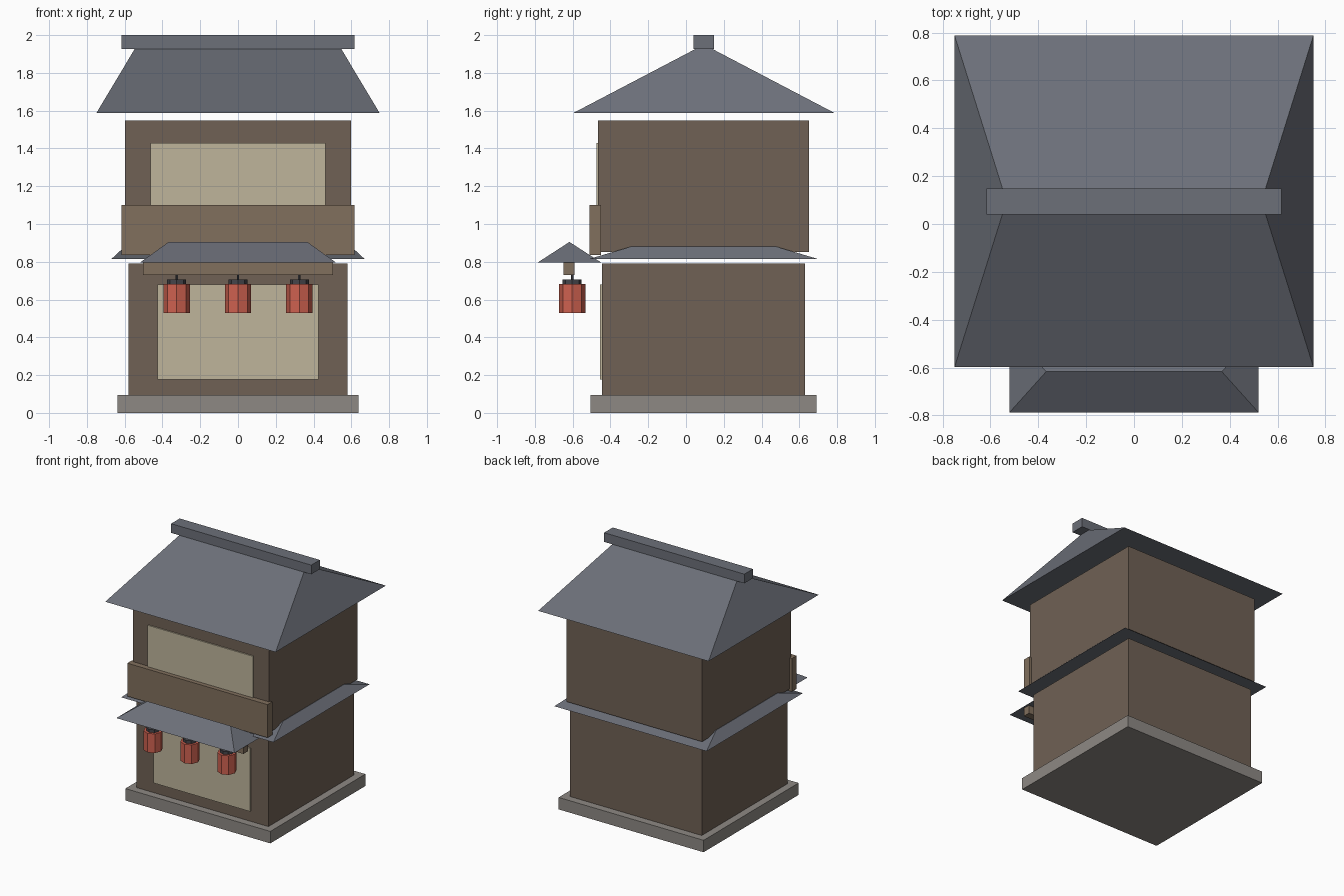
import bpy, bmesh, math

if "Cube" in bpy.data.objects:
    bpy.data.objects.remove(bpy.data.objects["Cube"])

def material(name, rgb):
    m = bpy.data.materials.new(name)
    m.diffuse_color = (*rgb, 1)
    m.use_nodes = True
    m.node_tree.nodes["Principled BSDF"].inputs["Base Color"].default_value = m.diffuse_color
    return m

WALL = material("wall_wood", (0.16, 0.12, 0.09))
TRIM = material("trim_wood", (0.22, 0.16, 0.11))
PAPER = material("paper_panel", (0.52, 0.46, 0.33))
TILE = material("roof_tile", (0.15, 0.16, 0.19))
STONE = material("stone", (0.27, 0.25, 0.23))
RED = material("lantern_red", (0.62, 0.12, 0.08))
DARK = material("lantern_cap", (0.06, 0.06, 0.07))

def finish(name, bm, mat):
    bmesh.ops.remove_doubles(bm, verts=bm.verts, dist=1e-5)
    bmesh.ops.recalc_face_normals(bm, faces=bm.faces)
    me = bpy.data.meshes.new(name)
    bm.to_mesh(me)
    bm.free()
    me.materials.append(mat)
    ob = bpy.data.objects.new(name, me)
    bpy.context.collection.objects.link(ob)
    return ob

def hip(name, mat, cy, z0, z1, low, top):
    """Solid tapering from half-size low at z0 to half-size top at z1."""
    bm = bmesh.new()
    bmesh.ops.create_cube(bm, size=2)
    for v in bm.verts:
        hx, hy = top if v.co.z > 0 else low
        v.co = (v.co.x * hx, cy + v.co.y * hy, z1 if v.co.z > 0 else z0)
    bmesh.ops.dissolve_degenerate(bm, edges=bm.edges, dist=1e-5)
    return finish(name, bm, mat)

def box(name, mat, hx, y0, y1, z0, z1):
    h = (hx, (y1 - y0) / 2)
    return hip(name, mat, (y0 + y1) / 2, z0, z1, h, h)

def prism(name, mat, x, y, r, z0, z1, sides=8):
    bm = bmesh.new()
    bmesh.ops.create_cone(bm, cap_ends=True, segments=sides, radius1=r, radius2=r, depth=z1 - z0)
    bmesh.ops.translate(bm, verts=bm.verts, vec=(x, y, (z0 + z1) / 2))
    return finish(name, bm, mat)

# Ground floor
box("stone_base", STONE, 0.638, -0.505, 0.69, 0, 0.095)
box("lower_walls", WALL, 0.58, -0.445, 0.63, 0.095, 0.79)
box("lower_panel", PAPER, 0.425, -0.455, -0.435, 0.177, 0.68)

# Skirt roof and upper floor
hip("skirt_roof", TILE, 0.093, 0.815, 0.88, (0.67, 0.605), (0.60, 0.385))
box("upper_walls", WALL, 0.597, -0.465, 0.65, 0.853, 1.548)
box("upper_panel", PAPER, 0.463, -0.475, -0.455, 1.0, 1.43)
box("balcony_front", TRIM, 0.617, -0.51, -0.45, 0.837, 1.1)

# Main hip roof with ridge beam
hip("main_roof", TILE, 0.095, 1.587, 1.95, (0.75, 0.693), (0.533, 0))
box("ridge_beam", TILE, 0.617, 0.04, 0.148, 1.927, 2.0)

# Entrance awning and its beam
hip("awning_roof", TILE, -0.617, 0.795, 0.905, (0.52, 0.17), (0.367, 0))
box("awning_beam", TRIM, 0.502, -0.648, -0.59, 0.73, 0.795)

# Octagonal lanterns
for i, x in enumerate((-0.325, 0, 0.325), 1):
    prism(f"lantern_{i}", RED, x, -0.603, 0.07, 0.53, 0.682)
    prism(f"lantern_cap_{i}", DARK, x, -0.603, 0.05, 0.682, 0.706)
    prism(f"lantern_cord_{i}", DARK, x, -0.603, 0.007, 0.706, 0.74, 6)
